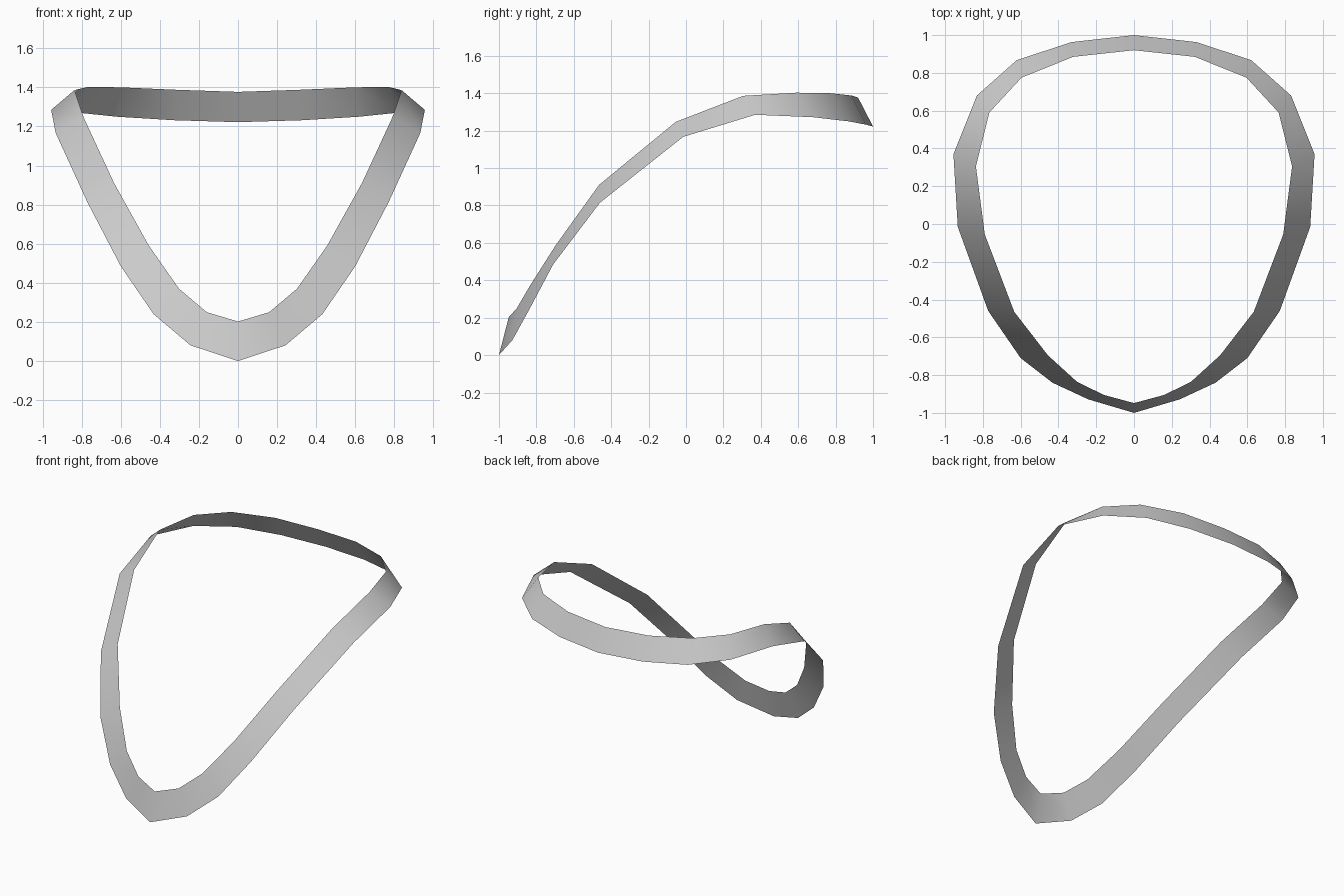
import bpy
import bmesh

if "Cube" in bpy.data.objects:
    bpy.data.objects.remove(bpy.data.objects["Cube"])

# Right half of the band, front to back: lower/outer edge and upper/inner edge
OUTER = [(0, -1, 0), (.243, -.928, .08), (.432, -.84, .24), (.6, -.71, .485),
         (.772, -.46, .815), (.933, -.015, 1.167), (.956, .37, 1.285),
         (.832, .68, 1.272), (.62, .868, 1.25), (.33, .963, 1.232), (0, 1, 1.222)]
INNER = [(0, -.948, .202), (.16, -.905, .25), (.302, -.835, .37), (.456, -.695, .59),
         (.634, -.465, .91), (.79, -.055, 1.247), (.837, .305, 1.386),
         (.766, .59, 1.403), (.595, .775, 1.4), (.322, .885, 1.388), (0, .92, 1.377)]


def full_loop(half):
    """Mirror a half edge across x = 0 into a closed loop."""
    return half + [(-x, y, z) for x, y, z in half[-2:0:-1]]


grey = bpy.data.materials.new("light grey")
grey.diffuse_color = (0.6, 0.6, 0.6, 1)
grey.use_nodes = True
grey.node_tree.nodes["Principled BSDF"].inputs["Base Color"].default_value = grey.diffuse_color

# Closed curved band, a single thin sheet facing outward
bm = bmesh.new()
outer = [bm.verts.new(p) for p in full_loop(OUTER)]
inner = [bm.verts.new(p) for p in full_loop(INNER)]
n = len(outer)
for i in range(n):
    j = (i + 1) % n
    face = bm.faces.new((outer[i], outer[j], inner[j], inner[i]))
    face.smooth = True

mesh = bpy.data.meshes.new("curved_band")
bm.to_mesh(mesh)
bm.free()
mesh.materials.append(grey)
band = bpy.data.objects.new("curved_band", mesh)
bpy.context.collection.objects.link(band)
